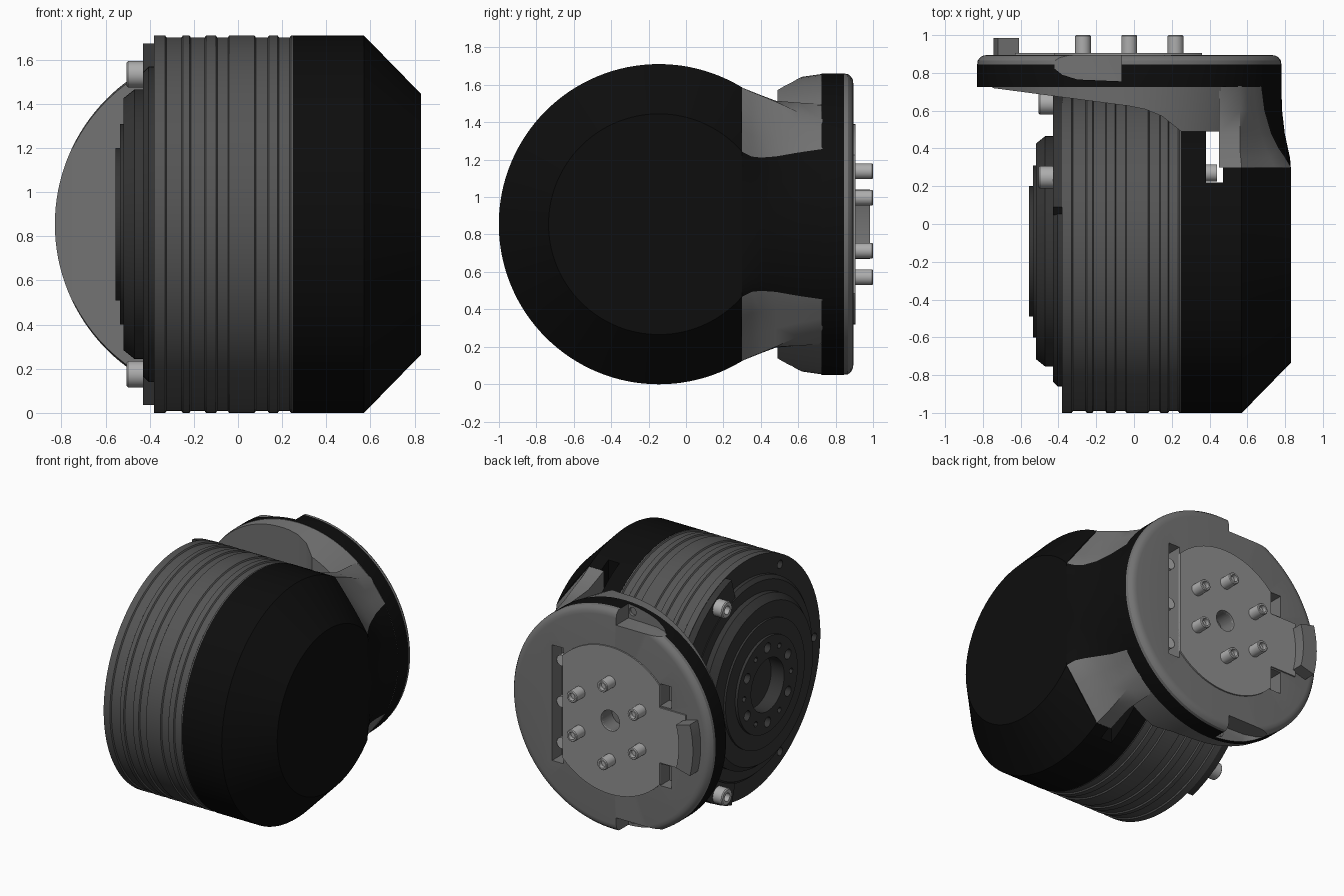
import bpy, bmesh
from math import sin, cos, pi, radians

if "Cube" in bpy.data.objects:
    bpy.data.objects.remove(bpy.data.objects["Cube"])

BODY = (-0.145, 0.855)    # y, z of the motor axis (runs along x)
PLATE = (-0.025, 0.855)   # x, z of the mounting plate axis (runs along y)


def material(name, v):
    m = bpy.data.materials.new(name)
    m.diffuse_color = (v, v, v, 1)
    m.use_nodes = True
    m.node_tree.nodes["Principled BSDF"].inputs["Base Color"].default_value = m.diffuse_color
    return m


BLACK, DARK = material("black", 0.004), material("dark_grey", 0.035)
MID, GREY = material("mid_grey", 0.09), material("plate_grey", 0.17)
PAD, STEEL = material("pad_grey", 0.28), material("steel", 0.42)


def finish(name, bm, mats):
    bmesh.ops.remove_doubles(bm, verts=bm.verts, dist=1e-5)
    bmesh.ops.recalc_face_normals(bm, faces=bm.faces)
    me = bpy.data.meshes.new(name)
    bm.to_mesh(me)
    bm.free()
    for m in mats:
        me.materials.append(m)
    ob = bpy.data.objects.new(name, me)
    bpy.context.collection.objects.link(ob)
    return ob


def lathe(name, prof, axis, c, mats, n=96, ids=None):
    """Revolve (position, radius) points about an x or y axis through c."""
    bm = bmesh.new()
    rings = []
    for t, r in prof:
        ring = []
        for i in range(n):
            a = 2 * pi * i / n
            u, v = c[0] + r * cos(a), c[1] + r * sin(a)
            ring.append(bm.verts.new((t, u, v) if axis == 'X' else (u, t, v)))
        rings.append(ring)
    for k in range(len(prof) - 1):
        for i in range(n):
            j = (i + 1) % n
            f = bm.faces.new((rings[k][i], rings[k][j], rings[k + 1][j], rings[k + 1][i]))
            f.material_index = ids[k] if ids else 0
    return finish(name, bm, mats)


def cyl(name, axis, c, r, lo, hi, mat, n=24):
    return lathe(name, [(lo, 0), (lo, r), (hi, r), (hi, 0)], axis, c, [mat], n)


def prism(name, pts, place, lo, hi, mat):
    """Extrude a 2D outline; place(u, v, w) maps it into space."""
    bm = bmesh.new()
    a = [bm.verts.new(place(u, v, lo)) for u, v in pts]
    b = [bm.verts.new(place(u, v, hi)) for u, v in pts]
    bm.faces.new(a)
    bm.faces.new(b)
    for i in range(len(pts)):
        j = (i + 1) % len(pts)
        bm.faces.new((a[i], a[j], b[j], b[i]))
    return finish(name, bm, [mat])


def xy(u, v, w): return (u, v, w)
def xz(u, v, w): return (u, w, v)
def yz(u, v, w): return (w, u, v)


def box(x0, x1, y0, y1, z0, z1):
    return prism("cutter", [(x0, y0), (x1, y0), (x1, y1), (x0, y1)], xy, z0, z1, GREY)


def boolean(ob, cutters, op='DIFFERENCE'):
    for c in cutters:
        m = ob.modifiers.new("cut", 'BOOLEAN')
        m.operation, m.object, m.solver = op, c, 'EXACT'
    dg = bpy.context.evaluated_depsgraph_get()
    me = bpy.data.meshes.new_from_object(ob.evaluated_get(dg))
    ob.modifiers.clear()
    ob.data = me
    for c in cutters:
        bpy.data.objects.remove(c)


def polar(c, r, deg):
    return (c[0] + r * cos(radians(deg)), c[1] + r * sin(radians(deg)))


def sector(c, r0, r1, half, mid, n=24):
    angs = [mid - half + 2 * half * i / n for i in range(n + 1)]
    return [polar(c, r1, a) for a in angs] + [polar(c, r0, a) for a in reversed(angs)]


# Motor: stepped output face and ribbed housing
prof = [(-.45, 0), (-.45, .19), (-.555, .19), (-.555, .345), (-.535, .345), (-.535, .455),
        (-.52, .455), (-.52, .57), (-.47, .61), (-.43, .61), (-.43, .69), (-.405, .715),
        (-.38, .715), (-.38, .855)]
face_steps = len(prof) - 1
for a, b in [(-.33, -.25), (-.22, -.145), (-.10, -.04), (.075, .14), (.18, .24)]:
    prof += [(a, .855), (a + .006, .846), (b - .006, .846), (b, .855)]
prof += [(.26, .855), (.26, 0)]
ids = [1 if k < face_steps else 0 for k in range(len(prof) - 1)]
motor = lathe("motor_housing", prof, 'X', BODY, [MID, DARK], 128, ids)
holes = [cyl("cutter", 'X', polar(BODY, .27, 60 * i + 30), .036, -.6, -.5, DARK, 16) for i in range(6)]
holes += [cyl("cutter", 'X', polar(BODY, .27, 60 * i), .02, -.6, -.5, DARK, 12) for i in range(6)]
holes += [cyl("cutter", 'X', polar(BODY, .785, a), .03, -.5, -.34, DARK, 16) for a in (120, 180, 240)]
boolean(motor, holes)

# Clamp segment and socket screws on the motor face
prism("clamp_segment", sector(BODY, .70, .852, 74, 0, 48), yz, -.43, -.375, DARK)
for i, a in enumerate((-60, 0, 60)):
    lathe(f"clamp_screw_{i}", [(-.46, 0), (-.46, .03), (-.505, .03), (-.505, .053), (-.498, .06),
          (-.42, .06), (-.42, 0)], 'X', polar(BODY, .785, a), [STEEL], 24)

# Black end cover, trimmed where the neck starts, with a window for its screws
cover = lathe("end_cover", [(.25, 0), (.25, .856), (.57, .856), (.83, .59), (.83, 0)],
              'X', BODY, [BLACK], 128)
boolean(cover, [box(.46, 1, .30, 1, -.2, 2), box(.38, .47, .22, .49, -.2, 2)])
for i, s in enumerate((-1, 1)):
    cyl(f"cover_screw_{i}", 'X', (.27, .855 + s * .58), .045, .37, .44, STEEL)

# Neck: lofted from the cover section up to the round plate
# columns: y, side half-width, shoulder x and z, edge x and z, outermost x
sections = [(.30, .73, .57, .73, .83, .387, .83), (.35, .71, .565, .708, .80, .362, .826),
            (.40, .69, .56, .688, .765, .356, .815), (.48, .66, .56, .655, .725, .362, .798),
            (.60, .65, .56, .60, .69, .383, .784), (.73, .642, .56, .555, .673, .402, .78)]
bm = bmesh.new()
rows = []
for y, za, xb, zb, xc, zc, xr in sections:
    half = [(.45, za), (xb, zb)]
    half += [(xb + (xc - xb) * t, zb + (zc - zb) * t) for t in (.33, .67)]
    half += [(xr - (xr - xc) * t * t, zc * t) for t in (1, .8, .6, .4, .2)]
    pts = half + [(xr, 0)] + [(x, -z) for x, z in reversed(half)]
    rows.append([bm.verts.new((x, y, .855 + z)) for x, z in pts])
n = len(rows[0])
for a, b in zip(rows, rows[1:]):
    for i in range(n):
        f = bm.faces.new((a[i], a[(i + 1) % n], b[(i + 1) % n], b[i]))
        f.material_index = 1 if 4 <= i < n - 5 else 0
bm.faces.new(rows[0])
bm.faces.new(rows[-1])
finish("neck", bm, [GREY, BLACK])

# Wedge that thickens the plate above the motor
wedge = prism("plate_wedge", [(-.75, .735), (-.75, .72), (-.03, .625), (.06, .607), (.15, .57),
              (.25, .49), (.46, .49), (.46, .735)], xy, 0, 1.7, GREY)
boolean(wedge, [lathe("cutter", [(.45, 0), (.45, .762), (.60, .785), (.74, .805), (.74, 0)],
                      'Y', PLATE, [GREY])], 'INTERSECT')

# Round mounting plate: black rim, grey rounded back, pockets and edge scoops
plate = lathe("mounting_plate", [(.725, 0), (.725, .805), (.845, .805), (.865, .803), (.882, .79),
              (.892, .772), (.895, .75), (.895, 0)], 'Y', PLATE, [GREY, BLACK], 128,
              [0, 1, 0, 0, 0, 0, 0])
scoop = [(-.065, .95), (-.065, .755), (-.30, .765), (-.38, .79), (-.43, .83), (-.46, .95)]
cuts = [box(.36, .45, .78, 1, .435, 1.275), cyl("cutter", 'Y', PLATE, .075, .78, 1, DARK, 32)]
for s in (-1, 1):
    lo, hi = sorted((.855 + s * .70, .855 + s * .9))
    cuts.append(prism("cutter", scoop, xy, lo, hi, GREY))
    lo, hi = sorted((.855 + s * .21, .855 + s * .37))
    cuts.append(box(-.51, -.42, .79, 1, lo, hi))
    cuts.append(cyl("cutter", 'Y', (-.10, .855 + s * .755), .03, .70, 1, DARK, 16))
boolean(plate, cuts)
for i in range(3):
    cyl(f"pocket_screw_{i}", 'Y', (.405, .555 + .30 * i), .04, .77, .85, STEEL)

# Raised pad with a straight side and a tab
tab = 0.2
arc = [polar(PLATE, .535, a) for a in range(45, 136, 5)]
pad_top = [(.36, .855 + .37)] + arc + [(-.42, .855 + .36), (-.42, .855 + tab), (-.63, .855 + tab)]
pad_pts = pad_top + [(x, 1.71 - z) for x, z in reversed(pad_top)]
pad_pts = [(min(x, .36), z) for x, z in pad_pts]
pad = prism("centre_pad", pad_pts, xz, .885, .905, PAD)
boolean(pad, [cyl("cutter", 'Y', PLATE, .075, .8, 1, DARK, 32)])

# Curved key and ring of pins on the pad
prism("locating_key", sector(PLATE, .605, .72, 15, 180, 12), xz, .88, .985, GREY)
for i in range(6):
    lathe(f"pin_{i}", [(.89, 0), (.89, .042), (.995, .042), (1, .037), (1, .026), (.97, .026), (.97, 0)],
          'Y', polar(PLATE, .283, 30 + 60 * i), [STEEL], 24)

# Smooth shading with sharp edges kept
for ob in bpy.context.scene.objects:
    bpy.ops.object.select_all(action='DESELECT')
    ob.select_set(True)
    bpy.context.view_layer.objects.active = ob
    bpy.ops.object.shade_smooth_by_angle(angle=radians(30))
